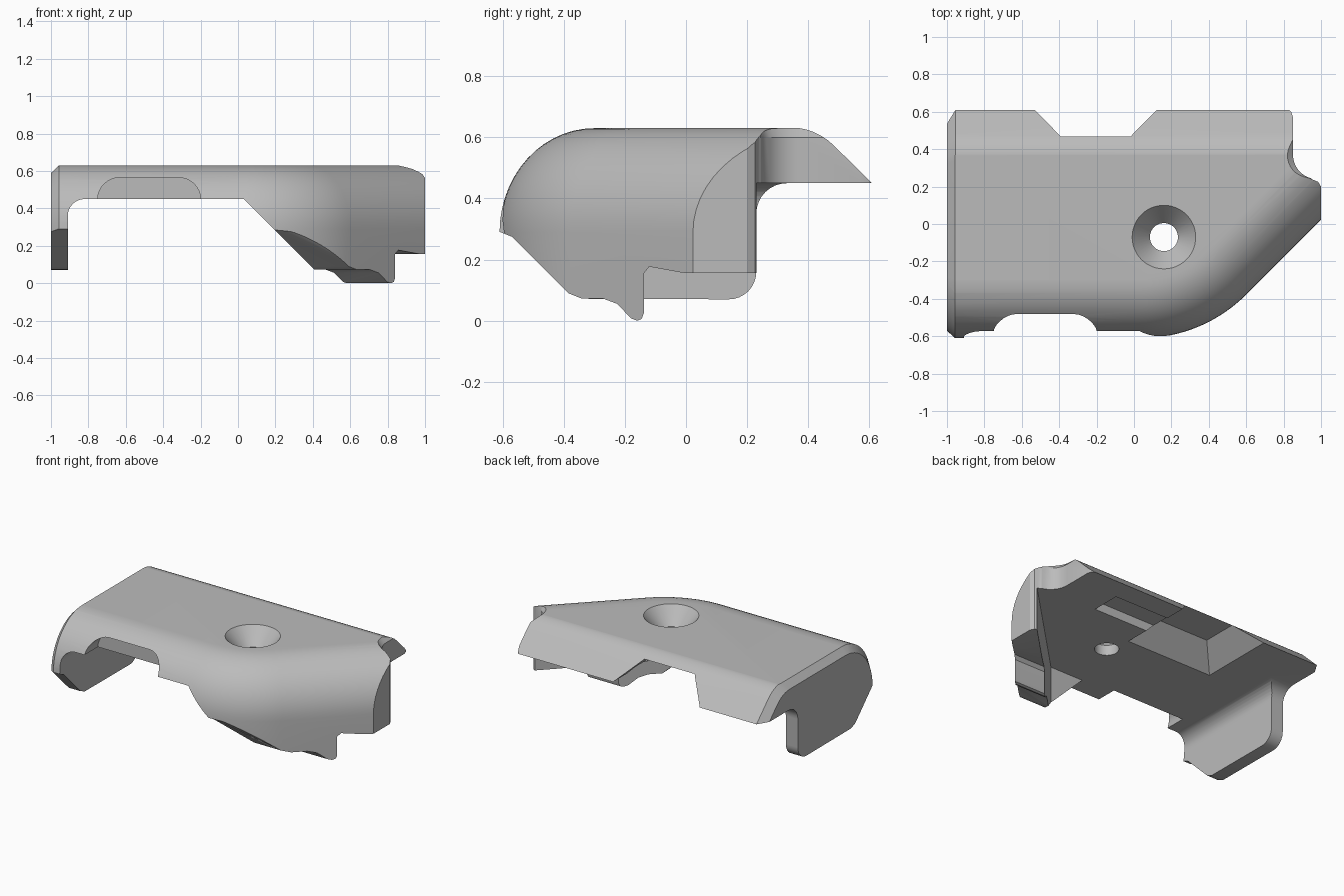
import bpy, bmesh, math
from mathutils import Vector

if "Cube" in bpy.data.objects:
    bpy.data.objects.remove(bpy.data.objects["Cube"])

grey = bpy.data.materials.new("plain grey")
grey.use_nodes = True
grey.diffuse_color = (0.5, 0.5, 0.5, 1)
grey.node_tree.nodes["Principled BSDF"].inputs["Base Color"].default_value = (0.5, 0.5, 0.5, 1)


def loft(name, rings):
    """Closed solid through equally long rings of points."""
    bm = bmesh.new()
    rows = [[bm.verts.new(p) for p in ring] for ring in rings]
    n = len(rows[0])
    for a, b in zip(rows, rows[1:]):
        for i in range(n):
            j = (i + 1) % n
            bm.faces.new((a[i], a[j], b[j], b[i]))
    bm.faces.new(rows[0][::-1])
    bm.faces.new(rows[-1])
    bmesh.ops.recalc_face_normals(bm, faces=bm.faces)
    mesh = bpy.data.meshes.new(name)
    bm.to_mesh(mesh)
    bm.free()
    mesh.materials.append(grey)
    obj = bpy.data.objects.new(name, mesh)
    bpy.context.collection.objects.link(obj)
    return obj


def prism(name, profile, axis, lo, hi):
    """Extrude a 2D profile along x, y or z."""
    place = {"x": lambda p, t: (t, p[0], p[1]),
             "y": lambda p, t: (p[0], t, p[1]),
             "z": lambda p, t: (p[0], p[1], t)}[axis]
    return loft(name, [[place(p, t) for p in profile] for t in (lo, hi)])


def combine(body, tool, operation):
    mod = body.modifiers.new(tool.name, "BOOLEAN")
    mod.operation = operation
    mod.solver = "EXACT"
    mod.object = tool
    bpy.context.view_layer.objects.active = body
    bpy.ops.object.modifier_apply(modifier=mod.name)
    bpy.data.objects.remove(tool)


def arc(cx, cy, rx, ry, start, end, steps=8):
    angles = [math.radians(start + (end - start) * i / steps) for i in range(steps + 1)]
    return [(cx + rx * math.cos(a), cy + ry * math.sin(a)) for a in angles]


# Outer shell: rounded shoulder following a straight front, a bend and a 45 degree side
shoulder = [(0.31 * (1 - math.cos(t)), 0.29 + 0.34 * math.sin(t))
            for t in [math.pi / 2 * i / 14 for i in range(15)]]
layers = []
for inset, z in [(0, -0.1)] + shoulder:
    bend = arc(0.04, 0.18, 0.79 - inset, 0.79 - inset, -90, -45, 16)
    tip = (bend[-1][0] + 0.9, bend[-1][1] + 0.9)
    outline = [(-1.2, inset - 0.61)] + bend + [tip, (1.6, 1), (-1.2, 1)]
    layers.append([(x, y, z) for x, y in outline])
cover = loft("cover", layers)

# Cross-section with sloped back and a chamfered end
section = [(-0.61, -0.3)] + [(i - 0.61, z) for i, z in shoulder]
section += arc(0.34, 0.43, 0.2, 0.2, 90, 45, 6) + [(0.61, 0.445), (0.61, -0.3)]
stations = [(-1, 0.935), (-0.955, 1.004), (1.1, 1.004)]
combine(cover, loft("section_limit", [[(x, y * s, z * s) for y, z in section]
                                      for x, s in stations]), "INTERSECT")

# Plan outline with the nose and the concave notch behind it
plan = [(-1.2, -1), (1, -1), (1, 0.2), (0.985, 0.225), (0.95, 0.24)]
plan += arc(0.98, 0.37, 0.13, 0.13, 255, 180, 8)
plan += [(0.85, 0.57), (0.84, 0.6), (0.81, 0.625), (0.81, 1), (-1.2, 1)]
combine(cover, loft("plan_limit", [[(x - dx, y, z) for x, y in plan]
                                   for z, dx in ((-0.4, 0), (0.6, 0), (0.64, 0.04))]), "INTERSECT")

# Main hollow, leaving the end plate and the sloped front wall
hollow = [(-0.91, -0.3)] + arc(-0.82, 0.36, 0.09, 0.09, 180, 90) + [(0.03, 0.45), (0.78, -0.3)]
combine(cover, prism("hollow", hollow, "y", -1.1, 1.1), "DIFFERENCE")

# Hollow behind the angled side wall
inner = [(-0.2, -0.46), (0.28, -0.46), (1.3, 0.56), (1.3, 1.1), (-0.2, 1.1)]
combine(cover, prism("side_hollow", inner, "z", -0.3, 0.45), "DIFFERENCE")

# Lower edges: end plate on one side, foot and nose on the other
slope = [(-1, -0.4), (-1, 0.3), (-0.62, 0.295), (-0.57, 0.275), (-0.385, 0.09), (-0.34, 0.072)]
plate_edge = slope + arc(0.14, 0.16, 0.09, 0.09, -90, 0)
plate_edge += arc(0.33, 0.35, 0.1, 0.1, 180, 90) + [(1.2, 0.45), (1.2, -0.4)]
combine(cover, prism("plate_edge", plate_edge, "x", -1.2, -0.6), "DIFFERENCE")
foot_edge = slope + [(-0.27, 0.072), (-0.225, 0.055), (-0.18, 0.008), (-0.16, 0),
                     (-0.145, 0.006), (-0.138, 0.025), (-0.138, 0.155), (-0.12, 0.177),
                     (-0.01, 0.157), (0.4, 0.155), (0.4, -0.4)]
combine(cover, prism("foot_edge", foot_edge, "x", 0.0, 1.2), "DIFFERENCE")

# Arched notch in the front
arch = [(-0.2, 0.4)] + arc(-0.32, 0.45, 0.12, 0.115, 0, 90)
arch += arc(-0.63, 0.45, 0.12, 0.115, 90, 180) + [(-0.75, 0.4)]
combine(cover, prism("front_notch", arch, "y", -1, -0.43), "DIFFERENCE")

# Sloped pocket open to the back, and a slot beside it
pocket = []
for z in (0.44, 0.587):
    d = z - 0.45
    pocket.append([(-0.53 + d, 0.09 + d, z), (0.12 - d, 0.09 + d, z),
                   (0.12 - d, 1, z), (-0.53 + d, 1, z)])
combine(cover, loft("back_pocket", pocket), "DIFFERENCE")
slot = [(0.06, 0.26), (0.53, 0.26), (0.53, 0.46), (0.06, 0.46)]
combine(cover, prism("slot", slot, "z", 0.4, 0.51), "DIFFERENCE")

# Countersunk screw hole
hole = [[(x, y, z) for x, y in arc(0.16, -0.07, r, r, 0, 352.5, 47)]
        for r, z in ((0.075, 0.3), (0.075, 0.52), (0.17, 0.63), (0.178, 0.64))]
combine(cover, loft("screw_hole", hole), "DIFFERENCE")

# Smooth the curved faces, keep the corners sharp
bpy.ops.object.select_all(action="DESELECT")
cover.select_set(True)
bpy.context.view_layer.objects.active = cover
bpy.ops.object.shade_smooth_by_angle(angle=math.radians(28))
